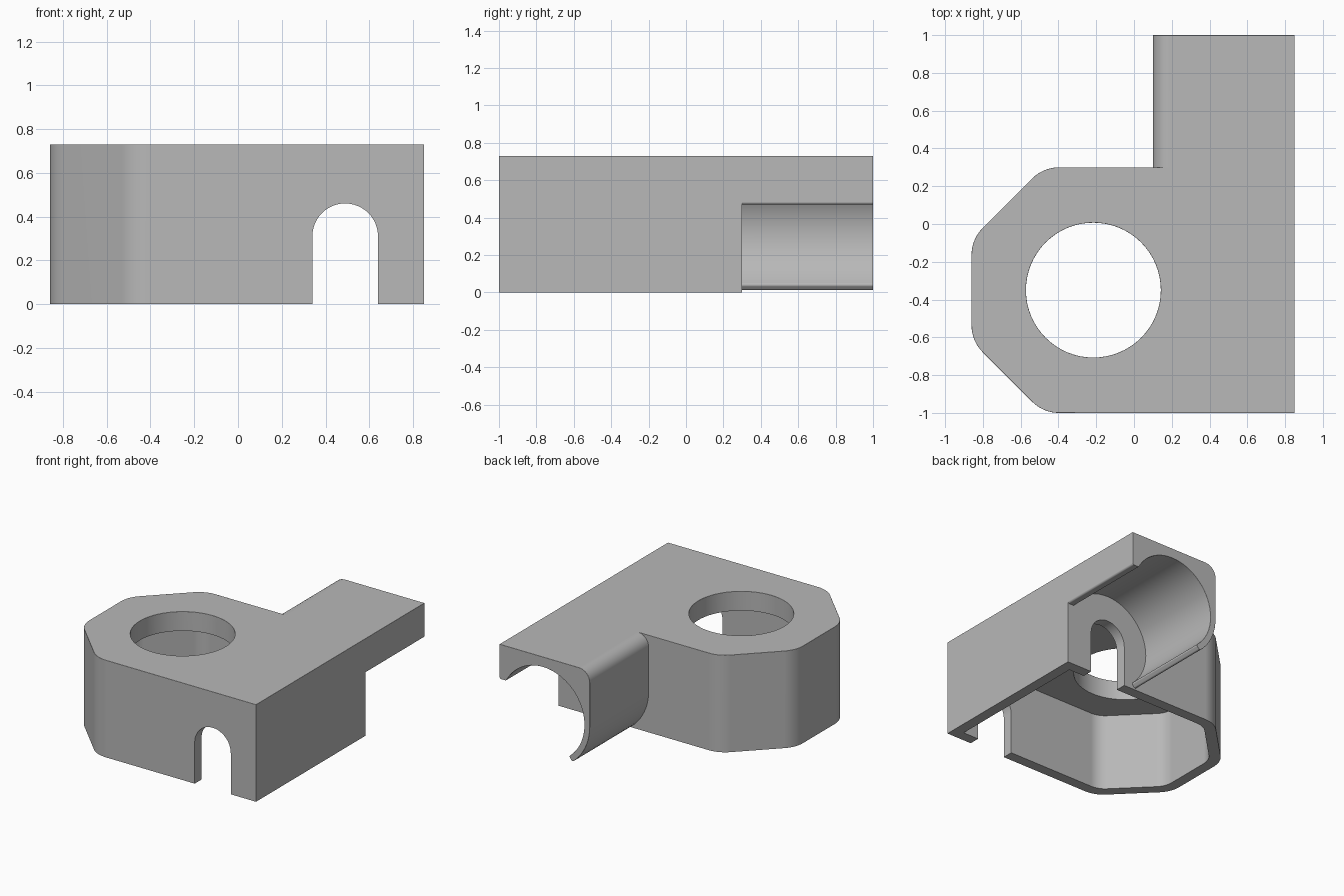
import bpy, bmesh, math
from mathutils import Vector

if "Cube" in bpy.data.objects:
    bpy.data.objects.remove(bpy.data.objects["Cube"], do_unlink=True)

HEIGHT, WALL, CEILING = 0.73, 0.08, 0.585
CX, CZ = 0.49, 0.31          # axis shared by the arches and the arm channel

grey = bpy.data.materials.new("plain_grey")
grey.use_nodes = True
grey.diffuse_color = (0.48, 0.48, 0.48, 1)
grey.node_tree.nodes["Principled BSDF"].inputs["Base Color"].default_value = grey.diffuse_color


def rounded(corners, steps=8):
    """Outline from (a, b, radius) corners, each rounded by its radius."""
    out = []
    for i, (a, b, r) in enumerate(corners):
        p = Vector((a, b))
        if r == 0:
            out.append(p)
            continue
        u = (Vector(corners[i - 1][:2]) - p).normalized()
        v = (Vector(corners[(i + 1) % len(corners)][:2]) - p).normalized()
        half = u.angle(v) / 2
        centre = p + (u + v).normalized() * (r / math.sin(half))
        start = p + u * (r / math.tan(half)) - centre
        end = p + v * (r / math.tan(half)) - centre
        turn = start.angle(end)
        for k in range(steps + 1):
            t = k / steps
            out.append(centre + (start * math.sin((1 - t) * turn)
                                 + end * math.sin(t * turn)) / math.sin(turn))
    return out


def arc(cx, cy, r, a0, a1, steps):
    angles = [math.radians(a0 + (a1 - a0) * k / steps) for k in range(steps + 1)]
    return [(cx + r * math.cos(a), cy + r * math.sin(a), 0) for a in angles]


def prism(name, outline, axis, lo, hi):
    """Extrude an outline along z (outline is x, y) or along y (outline is x, z)."""
    bm = bmesh.new()
    place = (lambda p, h: (p[0], p[1], h)) if axis == "z" else (lambda p, h: (p[0], h, p[1]))
    base = bm.faces.new([bm.verts.new(place(p, lo)) for p in outline])
    extruded = bmesh.ops.extrude_face_region(bm, geom=[base])["geom"]
    shift = Vector(place((0, 0), hi - lo))
    bmesh.ops.translate(bm, vec=shift, verts=[g for g in extruded if isinstance(g, bmesh.types.BMVert)])
    bmesh.ops.recalc_face_normals(bm, faces=bm.faces)
    mesh = bpy.data.meshes.new(name)
    bm.to_mesh(mesh)
    bm.free()
    mesh.materials.append(grey)
    obj = bpy.data.objects.new(name, mesh)
    bpy.context.collection.objects.link(obj)
    return obj


def combine(target, other, operation):
    bpy.context.view_layer.objects.active = target
    mod = target.modifiers.new(operation, "BOOLEAN")
    mod.operation, mod.object, mod.solver = operation, other, "EXACT"
    bpy.ops.object.modifier_apply(modifier=mod.name)
    bpy.data.objects.remove(other, do_unlink=True)


def body_outline(inset, r):
    """Box plan with two cut corners, moved inward by inset."""
    i, c = inset, inset * math.tan(math.pi / 8)
    return rounded([(0.85 - i, -1 + i, 0), (0.85 - i, 0.3 - i, 0),
                    (-0.48 + c, 0.3 - i, r), (-0.86 + i, -0.08 - c, r),
                    (-0.86 + i, -0.62 + c, r), (-0.48 + c, -1 + i, r)])


# Hollow body, open underneath
housing = prism("housing", body_outline(0, 0.2), "z", 0, HEIGHT)
combine(housing, prism("cavity", body_outline(WALL, 0.15), "z", -0.1, CEILING), "DIFFERENCE")

# Round opening through the top
combine(housing, prism("top_hole", arc(-0.215, -0.35, 0.357, 0, 354.375, 63), "z", 0.4, 0.9), "DIFFERENCE")

# Arched slots in the front and back walls
arch = [(CX - 0.15, -0.1, 0), (CX + 0.15, -0.1, 0)] + arc(CX, CZ, 0.15, 0, 180, 24)
combine(housing, prism("arch_slots", arch, "y", -1.1, 0.4), "DIFFERENCE")

# Arm with a channel underneath, curling in on one side
lip = math.degrees(math.asin(0.16 / 0.345))
inner = arc(CX, CZ, 0.345, lip, 231, 36)
outer = arc(CX, CZ, 0.39, 231, 180, 10)
inner[0] = (*inner[0][:2], 0.014)
inner[-1] = (*inner[-1][:2], 0.014)
outer[0] = (*outer[0][:2], 0.014)
arm_profile = [(0.85, HEIGHT, 0), (0.85, 0.47, 0.014)] + inner + outer + [(0.1, HEIGHT, 0.09)]
combine(housing, prism("arm", rounded(arm_profile), "y", 0.26, 1), "UNION")

# Soften the top rim, the hole rim and the arm end
bm = bmesh.new()
bm.from_mesh(housing.data)
bmesh.ops.remove_doubles(bm, verts=bm.verts, dist=0.0002)
bmesh.ops.dissolve_limit(bm, angle_limit=0.01, verts=bm.verts, edges=bm.edges)
rim = [e for e in bm.edges if len(e.link_faces) == 2 and e.calc_face_angle() > 0.6
       and (all(v.co.z > HEIGHT - 0.001 for v in e.verts)
            or all(v.co.y > 0.999 for v in e.verts))]
bmesh.ops.bevel(bm, geom=rim, offset=0.011, segments=3, profile=0.5,
                affect="EDGES", clamp_overlap=True)
bm.to_mesh(housing.data)
bm.free()

# Smooth curves, crisp corners
bpy.ops.object.select_all(action="DESELECT")
housing.select_set(True)
bpy.context.view_layer.objects.active = housing
bpy.ops.object.shade_smooth_by_angle(angle=math.radians(35))
weighted = housing.modifiers.new("even_shading", "WEIGHTED_NORMAL")
weighted.keep_sharp = True
